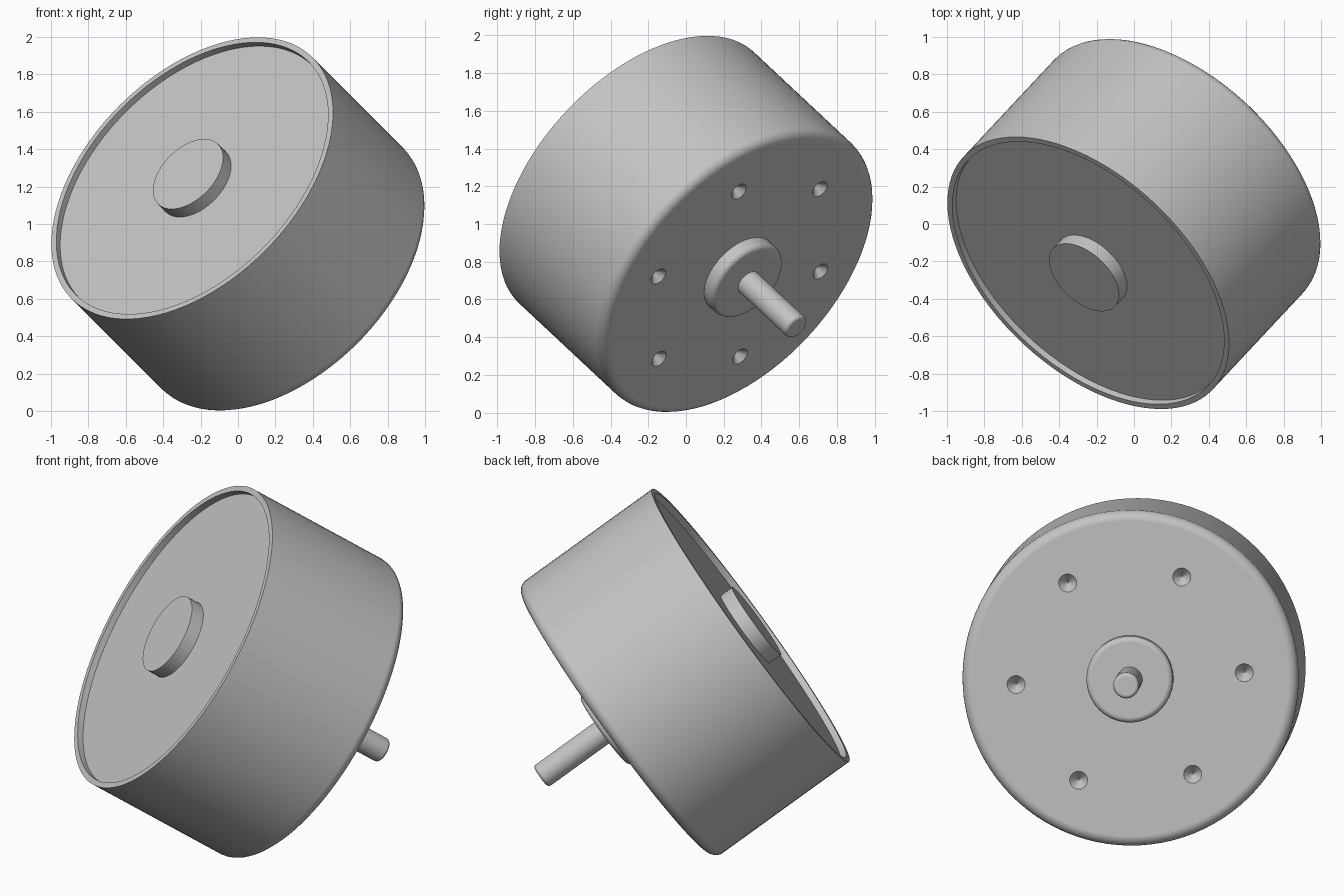
import bpy, bmesh
from math import sin, cos, pi, radians
from mathutils import Vector, Matrix

cube = bpy.data.objects.get("Cube")
if cube:
    bpy.data.objects.remove(cube, do_unlink=True)

# Tilted frame: local z points out of the open end, local x at one dimple
axis = Vector((-0.564, -0.603, 0.564)).normalized()
side = Vector((-0.45, 0.433, 0.013))
side = (side - axis * side.dot(axis)).normalized()
up = axis.cross(side)
FRAME = Matrix.Translation((0, 0, 1)) @ Matrix((side, up, axis)).transposed().to_4x4()

SEGMENTS = 96
BACK = -0.47      # rear face of the housing
FLOOR = 0.398     # recessed front plate

grey = bpy.data.materials.new("plain grey")
grey.use_nodes = True
colour = (0.55, 0.55, 0.55, 1)
grey.diffuse_color = colour
grey.node_tree.nodes["Principled BSDF"].inputs["Base Color"].default_value = colour


def rounded(radius, height, fillet, steps=6):
    """Quarter-round outline from the rear face to the side wall."""
    return [(radius - fillet + fillet * sin(a), height + fillet - fillet * cos(a))
            for a in (pi / 2 * i / steps for i in range(steps + 1))]


def add_object(name, bm):
    bmesh.ops.recalc_face_normals(bm, faces=bm.faces)
    mesh = bpy.data.meshes.new(name)
    bm.to_mesh(mesh)
    bm.free()
    mesh.materials.append(grey)
    obj = bpy.data.objects.new(name, mesh)
    bpy.context.collection.objects.link(obj)
    obj.matrix_world = FRAME
    return obj


def lathe(name, profile, segments=SEGMENTS):
    """Turn (radius, height) points about the axis, closing both ends."""
    bm = bmesh.new()
    angles = [2 * pi * i / segments for i in range(segments)]
    rings = [[bm.verts.new((r * cos(a), r * sin(a), h)) for a in angles]
             for r, h in profile]
    for low, high in zip(rings, rings[1:]):
        for i in range(segments):
            j = (i + 1) % segments
            bm.faces.new((low[i], low[j], high[j], high[i]))
    bm.faces.new(rings[0])
    bm.faces.new(rings[-1])
    return add_object(name, bm)


def activate(obj):
    bpy.ops.object.select_all(action='DESELECT')
    obj.select_set(True)
    bpy.context.view_layer.objects.active = obj


def smooth(obj):
    activate(obj)
    bpy.ops.object.shade_smooth_by_angle(angle=radians(30))
    weighted = obj.modifiers.new("even_shading", 'WEIGHTED_NORMAL')
    weighted.keep_sharp = True


# Housing: rounded rear edge, straight wall, thin rim, recessed plate
housing = lathe("housing", rounded(0.912, BACK, 0.055)
                + [(0.912, 0.434), (0.88, 0.434), (0.88, FLOOR)])

# Ring of six conical dimples in the rear face
bm = bmesh.new()
for i in range(6):
    a = i * pi / 3
    place = Matrix.Translation((0.62 * cos(a), 0.62 * sin(a), BACK))
    bmesh.ops.create_cone(bm, cap_ends=True, segments=24, radius1=0.094,
                          radius2=0.004, depth=0.1, matrix=place)
cutter = add_object("dimple_cutter", bm)
cutter.hide_render = True
bpy.context.view_layer.update()
activate(housing)
cut = housing.modifiers.new("dimples", 'BOOLEAN')
cut.operation = 'DIFFERENCE'
cut.solver = 'EXACT'
cut.object = cutter
bpy.ops.object.modifier_apply(modifier=cut.name)
bpy.data.objects.remove(cutter, do_unlink=True)

# Bosses at both ends and the output shaft
front_boss = lathe("front_boss", [(0.227, FLOOR - 0.02), (0.227, 0.474)], 64)
rear_boss = lathe("rear_boss", rounded(0.235, -0.55, 0.03) + [(0.235, BACK + 0.02)], 64)
shaft = lathe("shaft", rounded(0.07, -0.975, 0.02) + [(0.07, BACK)], 48)

for part in (housing, front_boss, rear_boss, shaft):
    smooth(part)
